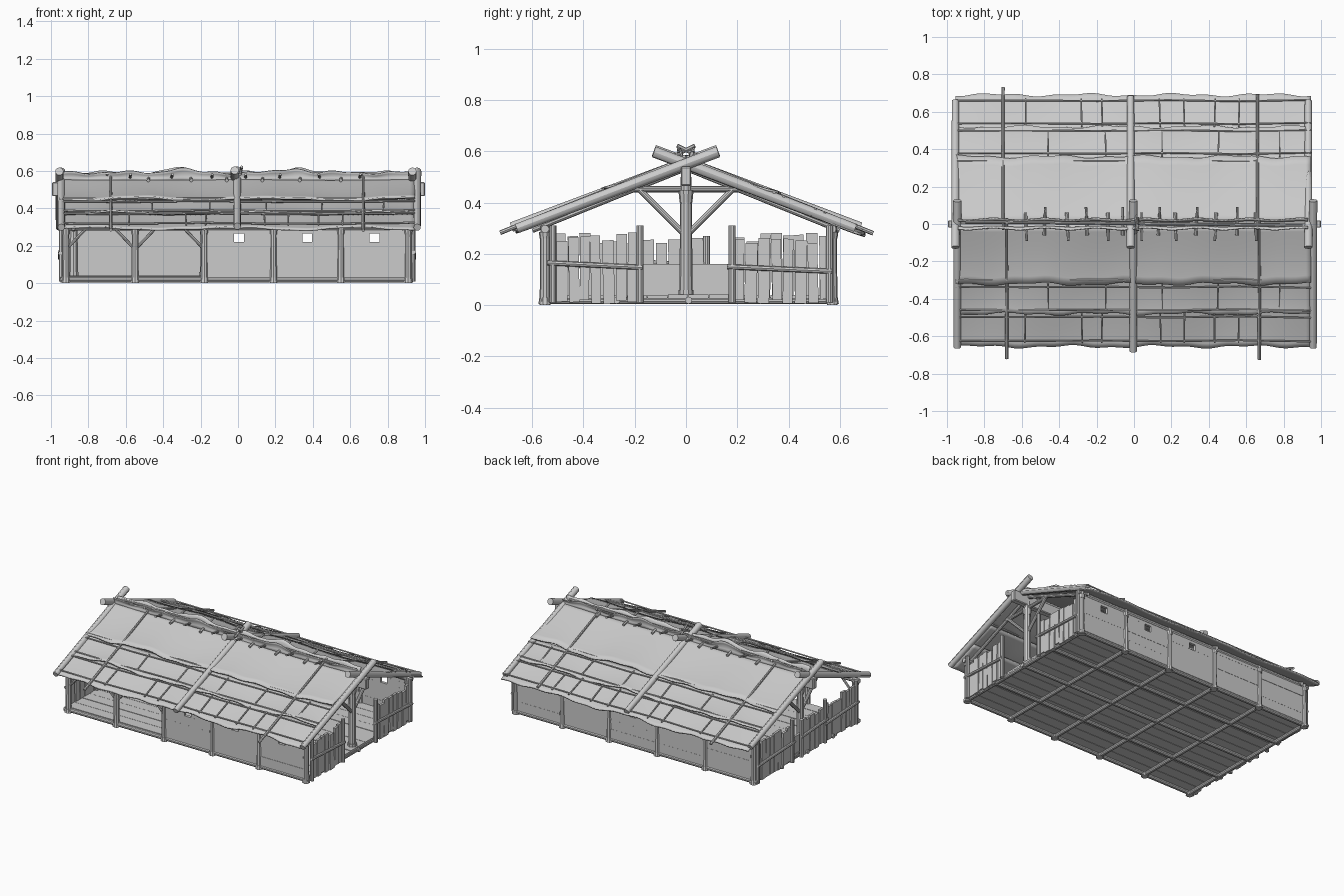
import bpy, bmesh, random
from math import sin, pi, exp
from mathutils import Vector, Matrix

if "Cube" in bpy.data.objects:
    bpy.data.objects.remove(bpy.data.objects["Cube"])

random.seed(4)
R = random.uniform


def log(bm, a, b, r1, r2=None, n=10):
    a, b = Vector(a), Vector(b)
    d = b - a
    m = Matrix.Translation((a + b) / 2) @ d.to_track_quat('Z', 'Y').to_matrix().to_4x4()
    bmesh.ops.create_cone(bm, cap_ends=True, segments=n, radius1=r1,
                          radius2=r2 or r1, depth=d.length, matrix=m)


def box(bm, lo, hi, tilt=0, axis='X'):
    lo, hi = Vector(lo), Vector(hi)
    m = Matrix.Translation((lo + hi) / 2) @ Matrix.Rotation(tilt, 4, axis)
    bmesh.ops.create_cube(bm, size=1, matrix=m @ Matrix.Diagonal((*(hi - lo), 1)))


def finish(name, bm, smooth=True):
    me = bpy.data.meshes.new(name)
    bm.to_mesh(me)
    bm.free()
    ob = bpy.data.objects.new(name, me)
    bpy.context.collection.objects.link(ob)
    if smooth:
        bpy.ops.object.select_all(action='DESELECT')
        ob.select_set(True)
        bpy.context.view_layer.objects.active = ob
        bpy.ops.object.shade_smooth_by_angle()
    return ob


def sheet(name, nu, nv, fn, thick):
    bm = bmesh.new()
    g = [[bm.verts.new(fn(i / nu, j / nv)) for j in range(nv + 1)] for i in range(nu + 1)]
    for i in range(nu):
        for j in range(nv):
            bm.faces.new((g[i][j], g[i + 1][j], g[i + 1][j + 1], g[i][j + 1]))
    bmesh.ops.recalc_face_normals(bm, faces=bm.faces)
    ob = finish(name, bm)
    mod = ob.modifiers.new("thickness", 'SOLIDIFY')
    mod.thickness, mod.offset = thick, 0
    return ob


def roof_z(y):
    return 0.56 - 0.405 * abs(y)


POSTS = [-0.92, -0.55, -0.18, 0.19, 0.55, 0.91]
YF, YB = -0.55, 0.57

# floor boards and the beam grid underneath
bm = bmesh.new()
for i in range(14):
    y = YF + i * 0.08
    box(bm, (-0.93, y, 0.026), (0.92, y + 0.077, 0.04 + R(-.002, .002)))
finish("floor_boards", bm, False)
bm = bmesh.new()
for x in POSTS:
    log(bm, (x, YF - .01, 0.018), (x, YB + .01, 0.018), 0.014)
for i in range(5):
    y = YF + i * (YB - YF) / 4
    log(bm, (-0.95, y, 0.019), (0.93, y, 0.019), 0.014)
finish("floor_beams", bm)

# wall posts with flared feet and tops, plus wall plates
bm = bmesh.new()
for x in POSTS:
    for y in (YF, YB):
        log(bm, (x, y, 0.0), (x, y, 0.31), 0.021, 0.018)
        log(bm, (x, y, 0.004), (x, y, 0.03), 0.026, 0.022)
        log(bm, (x, y, 0.26), (x, y, 0.285), 0.021, 0.024)
for y in (YF, YB):
    log(bm, (-0.95, y, 0.297), (0.94, y, 0.297), 0.016)
finish("wall_posts", bm)


# board walls; the three right-hand bays have a small window
def wall_bay(bm, x0, x1, y, window):
    c = (x0 + x1) / 2
    zs = [0.03, 0.095, 0.16, 0.22, 0.265, 0.30]
    for k in range(5):
        t = 0.008 + R(0, .003)
        spans = [(x0, c - .026), (c + .026, x1)] if window and k == 3 else [(x0, x1)]
        for a, b in spans:
            box(bm, (a, y - t, zs[k]), (b, y + t, zs[k + 1]))


for name, y, first in (("front_wall", YF, 2), ("back_wall", YB, 0)):
    bm = bmesh.new()
    for i in range(first, 5):
        wall_bay(bm, POSTS[i], POSTS[i + 1], y, i >= 2)
    finish(name, bm, False)

# diagonal braces in the open front bays
bm = bmesh.new()
for i in (0, 1):
    for x, s in ((POSTS[i], 1), (POSTS[i + 1], -1)):
        log(bm, (x, YF, 0.18), (x + s * 0.11, YF, 0.295), 0.008, n=8)
finish("front_braces", bm)


# stake fences at both ends
def fence(bm, x, y0, y1, side, rail, end_top=0.31):
    y = y0
    while y < y1 - 0.01:
        w = R(.036, .048)
        xo = x + R(-.004, .004)
        box(bm, (xo - .008, y, R(.005, .025)), (xo + .008, min(y + w, y1), R(.24, .285)), R(-.025, .025))
        y += w + R(.003, .009)
    log(bm, (x + side * .017, y0 - .03, rail + .01), (x + side * .017, y1 + .02, rail - .008), 0.01, n=8)
    for yy, top in ((y0 - .01, 0.31), (y1 + .01, end_top)):
        log(bm, (x + side * .01, yy, 0.01), (x + side * .01, yy, top), 0.014)


bm = bmesh.new()
fence(bm, 0.925, -0.51, -0.19, 1, 0.155)
fence(bm, 0.925, 0.19, 0.55, 1, 0.14)
finish("right_fence", bm)
bm = bmesh.new()
fence(bm, -0.935, -0.51, -0.19, -1, 0.15)
fence(bm, -0.935, -0.17, 0.07, -1, 0.16, 0.27)
fence(bm, -0.935, 0.19, 0.55, -1, 0.14)
box(bm, (-0.925, -0.25, 0.03), (-0.91, 0.18, 0.16))
finish("left_fence", bm)

# king posts, collar ties and struts
bm = bmesh.new()
for x in (-0.88, -0.18, 0.88):
    log(bm, (x, 0, 0.03), (x, 0, 0.50), 0.026, 0.022)
    log(bm, (x, 0, 0.03), (x, 0, 0.06), 0.03)
    log(bm, (x, 0, 0.40), (x, 0, 0.45), 0.025, 0.03)
    log(bm, (x, -0.21, 0.452), (x, 0.21, 0.452), 0.012)
    for s in (-1, 1):
        log(bm, (x, 0, 0.27), (x, s * 0.18, 0.45), 0.012)
        log(bm, (x, 0, 0.535), (x, s * 0.6, roof_z(.6) - .024), 0.012)
finish("roof_trusses", bm)

# ridge beam
bm = bmesh.new()
box(bm, (-0.995, -0.02, 0.465), (1.0, 0.02, 0.54))
bmesh.ops.bevel(bm, geom=bm.edges[:], offset=0.005, segments=1, affect='EDGES')
finish("ridge_beam", bm, False)

# big crossing rafters at the ends and the middle
bm = bmesh.new()
for xb, xf, up in ((-0.955, -0.945, 0), (-0.018, -0.004, .014), (0.932, 0.958, 0)):
    for x, s in ((xb, 1), (xf, -1)):
        y = 0.66 + up * 1.5
        log(bm, (x, s * y, roof_z(y) + .006 + up), (x, -s * 0.125, 0.598 + up * .4), 0.019, 0.022, 12)
finish("big_rafters", bm)

# roof hides: three overlapping layers on each slope
for side, label, rows in ((-1, "front", (0.0, 0.32, 0.48, 0.655)), (1, "back", (0.0, 0.36, 0.52, 0.69))):
    for k in range(3):
        y0, y1 = max(0, rows[k] - 0.03), rows[k + 1]

        def hide(u, v):
            x = -0.955 + 1.9 * u
            wob = .006 * sin(13 * x + 2 * k + side) + .004 * sin(31 * x + k)
            y = y0 + (y1 + wob - y0) * v
            lift = .010 * v ** 3 * (2 - k * .7)
            z = roof_z(y) + lift + .007 * sin(9 * x + k) * v - .005 * abs(sin(pi * x)) * (1 - v)
            return (x, side * y, z - .004 * k)
        sheet(f"{label}_roof_hide_{k + 1}", 72, 8, hide, 0.009)

    # long thin battens just under each hide edge
    bm = bmesh.new()
    for y in rows[1:]:
        for dy in ((-.02, .018) if y < .6 else (-.03,)):
            pts = [(-0.955 + .38 * i, side * (y + dy + .006 * sin(3 * i)),
                    roof_z(y + dy) + .014 + .003 * sin(4 * i)) for i in range(6)]
            for a, b in zip(pts, pts[1:]):
                log(bm, a, b, 0.0055, n=6)
    # short seam sticks on the lower layers
    for k, xs in ((1, (-.46, -.15, .15, .45, .78)), (2, (-.58, -.28, -.17, .14, .27, .43, .56))):
        for x in xs:
            log(bm, (x, side * rows[k], roof_z(rows[k]) + .008),
                (x + R(-.005, .005), side * (rows[k + 1] - .02), roof_z(rows[k + 1] - .02) + .01), 0.005, n=6)
    finish(f"{label}_battens", bm)

# slim poles lying down the roof
bm = bmesh.new()
for x, s, end in ((-0.70, 1, .73), (0.66, 1, .69), (-0.68, -1, .72), (0.67, -1, .725)):
    log(bm, (x, s * end, roof_z(end) + .016), (x, -s * .03, roof_z(0) + .026), 0.009, 0.007, 8)
finish("slim_roof_poles", bm)

# ragged hide flaps standing along the ridge
for s, label in ((-1, "front"), (1, "back")):
    def flap(u, v):
        x = -0.94 + 1.87 * u
        bump = .025 * (exp(-((x + .32) / .07) ** 2) + exp(-((x - .3) / .07) ** 2))
        top = .036 + .006 * sin(17 * x + s) + .004 * sin(41 * x) + bump
        return (x, s * (.022 - .03 * v + .035 * v * v) + .005 * sin(23 * x) * v, .55 + top * v + .006 * v)
    sheet(f"{label}_ridge_flap", 90, 4, flap, 0.006)

# pegs pinning the ridge, poking out through each slope
bm = bmesh.new()
for i, x in enumerate((-.58, -.48, -.36, -.25, -.14, -.06, .04, .13, .22, .33, .44, .55, .65)):
    s = 1 if i % 2 else -1
    log(bm, (x, -s * .06, .55), (x + R(-.01, .01), s * .09, .583), 0.009, 0.007, 7)
log(bm, (-0.9, .012, .578), (0.9, -.008, .578), 0.008, n=8)
for s in (-1, 1):
    log(bm, (.01, -s * .05, .58), (.02, s * .035, .622), 0.008, n=7)
finish("ridge_pegs", bm)
